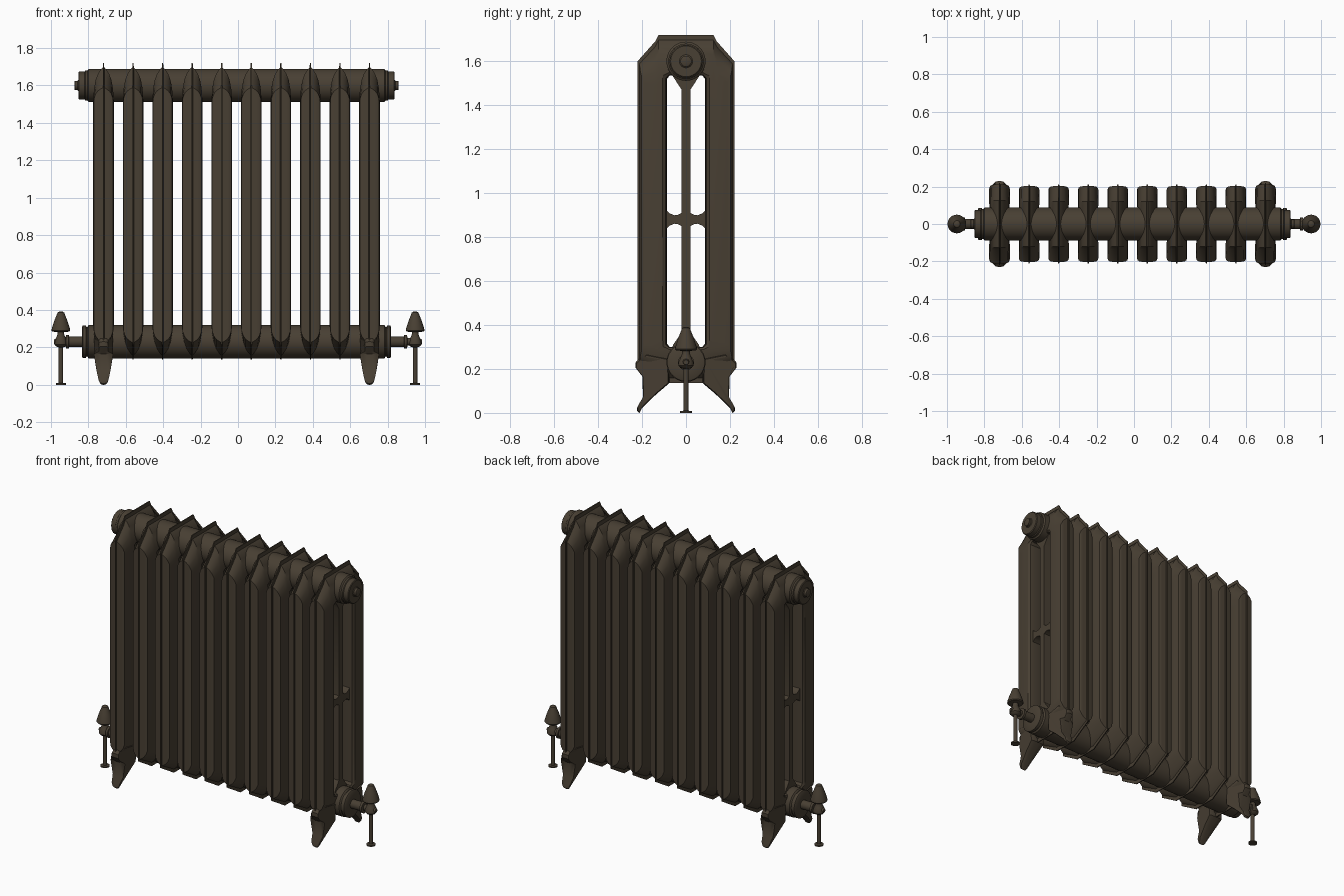
import bpy, bmesh, math
from mathutils import Matrix

cube = bpy.data.objects.get("Cube")
if cube:
    bpy.data.objects.remove(cube, do_unlink=True)

iron = bpy.data.materials.new("dark_bronze_iron")
iron.use_nodes = True
COLOR = (0.065, 0.05, 0.033, 1)
iron.diffuse_color = COLOR
bsdf = iron.node_tree.nodes["Principled BSDF"]
bsdf.inputs["Base Color"].default_value = COLOR
bsdf.inputs["Roughness"].default_value = 0.6

SHIFT = -0.008          # casting sits slightly off centre between the valves
TOP, LOW = 1.6, 0.23    # heights of the two horizontal hubs
PITCH, COUNT = 0.158, 10


def add_object(name, mesh, angle=35):
    mesh.materials.clear()
    mesh.materials.append(iron)
    mesh.shade_smooth()
    mesh.set_sharp_from_angle(angle=math.radians(angle))
    obj = bpy.data.objects.new(name, mesh)
    bpy.context.collection.objects.link(obj)
    return obj


def loft(name, rings):
    """Skin closed rings with equal point counts and cap both ends."""
    bm = bmesh.new()
    loops = [[bm.verts.new(p) for p in ring] for ring in rings]
    n = len(loops[0])
    for a, b in zip(loops, loops[1:]):
        for i in range(n):
            j = (i + 1) % n
            bm.faces.new((a[i], a[j], b[j], b[i]))
    bm.faces.new(loops[0])
    bm.faces.new(loops[-1])
    bmesh.ops.recalc_face_normals(bm, faces=bm.faces)
    mesh = bpy.data.meshes.new(name)
    bm.to_mesh(mesh)
    bm.free()
    return mesh


def lathe(name, profile, matrix, sides=32):
    """Turn (radius, height) pairs around local z, then place."""
    rings = [[(r * math.cos(t * math.tau / sides), r * math.sin(t * math.tau / sides), h)
              for t in range(sides)] for r, h in profile]
    mesh = loft(name, rings)
    mesh.transform(matrix)
    return add_object(name, mesh)


def along_x(side, x, z):
    return Matrix.Translation((x, 0, z)) @ Matrix.Rotation(side * math.pi / 2, 4, 'Y')


def mirror_y(half):
    return half + [(-y, z) for y, z in reversed(half)]


# One cast section: thin seam fin at the middle, swelling out to flat sides
def section_ring(x, width, pull):
    half = [(0.08, 0.135 + pull), (width, 0.215 + pull * 0.5),
            (width, 1.6 - pull * 0.5), (0.135, 1.69 - pull), (0.12, 1.72 - pull)]
    return [(x, y, z) for y, z in mirror_y(half)]


layers = [(0.055, 0.182, 0.2), (0.051, 0.194, 0.14), (0.042, 0.2, 0.09),
          (0.03, 0.202, 0.058), (0.014, 0.203, 0.034), (0.004, 0.204, 0.024),
          (0.003, 0.212, 0.0)]
rings = [section_ring(*l) for l in layers]
rings += [section_ring(-x, w, p) for x, w, p in reversed(layers)]
blank = add_object("section_blank", loft("section_blank", rings))


# Opening between the front and back columns, with flared rims
def window_ring(x, flare):
    half = [(0.075, 0.3 - flare), (0.086 + flare, 0.315 - flare),
            (0.086 + flare, 1.52 + flare), (0.075, 1.535 + flare)]
    return [(x, y, z) for y, z in mirror_y(half)]


cutter = add_object("window_cutter", loft("window_cutter", [
    window_ring(x, f) for x, f in
    [(-0.07, 0.016), (-0.055, 0.016), (-0.045, 0.003), (-0.03, 0),
     (0.03, 0), (0.045, 0.003), (0.055, 0.016), (0.07, 0.016)]]))
cutter.hide_render = True
mod = blank.modifiers.new("window", 'BOOLEAN')
mod.operation = 'DIFFERENCE'
mod.solver = 'EXACT'
mod.object = cutter
bpy.context.view_layer.update()
section = bpy.data.meshes.new_from_object(
    blank.evaluated_get(bpy.context.evaluated_depsgraph_get()))
bpy.data.objects.remove(blank, do_unlink=True)
bpy.data.objects.remove(cutter, do_unlink=True)

# Slim centre column with funnel ends and a curved bridge at mid height
bar_half = [(0.07, 0.28), (0.06, 0.31), (0.02, 0.365), (0.02, 0.85), (0.035, 0.858),
            (0.055, 0.861), (0.075, 0.852), (0.09, 0.84), (0.09, 0.92), (0.075, 0.908),
            (0.055, 0.899), (0.035, 0.902), (0.02, 0.91), (0.02, 1.47),
            (0.06, 1.53), (0.07, 1.55)]
bar = loft("centre_column", [[(x, y * s, z) for y, z in mirror_y(bar_half)]
                             for x, s in [(-0.03, 0.98), (0.03, 0.98)]])

for i in range(COUNT):
    x = SHIFT + (i - (COUNT - 1) / 2) * PITCH
    end = i in (0, COUNT - 1)
    obj = add_object(f"section_{i + 1}", section)
    obj.location.x = x
    obj.scale.y = 1.04 if end else 1
    add_object(f"centre_column_{i + 1}", bar).location.x = x

# Horizontal hubs joining the sections
for name, z in (("upper_hub", TOP), ("lower_hub", LOW)):
    lathe(name, [(0.08, -0.797), (0.089, -0.79), (0.089, 0.79), (0.08, 0.797)],
          along_x(1, SHIFT, z), 40)

# Feet on the end sections, tapering downwards with a small ear outside
foot_outline = [(0.18, 0.27), (0.21, 0.25), (0.229, 0.23), (0.229, 0.205), (0.21, 0.18),
                (0.198, 0.165), (0.196, 0.07), (0.222, 0.025), (0.222, 0.008),
                (0.212, 0.0), (0.2, 0.022), (0.135, 0.085), (0.075, 0.136), (0.08, 0.25)]


def foot_ring(side, k, inset):
    ring = []
    for y, z in foot_outline:
        half = 0.02 + 0.032 * min(z / 0.17, 1) ** 0.7
        if y > 0.2 and z > 0.17:
            half *= 0.45
        cy, cz = 0.16, 0.15
        ring.append((k * half, side * (cy + (y - cy) * inset), cz + (z - cz) * inset))
    return ring


for end, end_name in ((-1, "right"), (1, "left")):
    x = SHIFT + end * PITCH * (COUNT - 1) / 2
    for side, side_name in ((-1, "front"), (1, "back")):
        name = f"{side_name}_{end_name}_foot"
        foot = add_object(name, loft(name, [
            foot_ring(side, k, s) for k, s in
            [(-1, 0.93), (-0.75, 0.98), (-0.3, 1), (0.3, 1), (0.75, 0.98), (1, 0.93)]]))
        foot.location.x = x

    # Stepped end plug on the upper hub
    lathe(f"{end_name}_upper_plug",
          [(0.08, 0.77), (0.08, 0.808), (0.075, 0.812), (0.075, 0.842), (0.07, 0.846),
           (0.03, 0.846), (0.025, 0.85), (0.025, 0.864), (0.019, 0.867)],
          along_x(end, SHIFT, TOP))
    # Flange, nut and short pipe on the lower hub
    lathe(f"{end_name}_lower_flange",
          [(0.08, 0.77), (0.08, 0.803), (0.086, 0.805), (0.086, 0.822), (0.08, 0.826),
           (0.028, 0.826), (0.028, 0.895), (0.036, 0.897), (0.036, 0.912),
           (0.02, 0.914), (0.02, 0.955)],
          along_x(end, SHIFT, LOW))
    # Valve: floor plate, riser, body and pointed handwheel
    lathe(f"{end_name}_valve",
          [(0.027, 0), (0.027, 0.008), (0.012, 0.01), (0.012, 0.2), (0.026, 0.205),
           (0.035, 0.215), (0.035, 0.228), (0.026, 0.25), (0.018, 0.268),
           (0.018, 0.282), (0.045, 0.284), (0.05, 0.29), (0.048, 0.302),
           (0.034, 0.345), (0.023, 0.372), (0.018, 0.386), (0.01, 0.391)],
          Matrix.Translation((end * 0.947, 0, 0)), 24)
    # Round outer cap on the valve body
    lathe(f"{end_name}_valve_cap", [(0.016, 0.935), (0.016, 0.975), (0.011, 0.985)],
          along_x(end, 0, LOW), 16)
